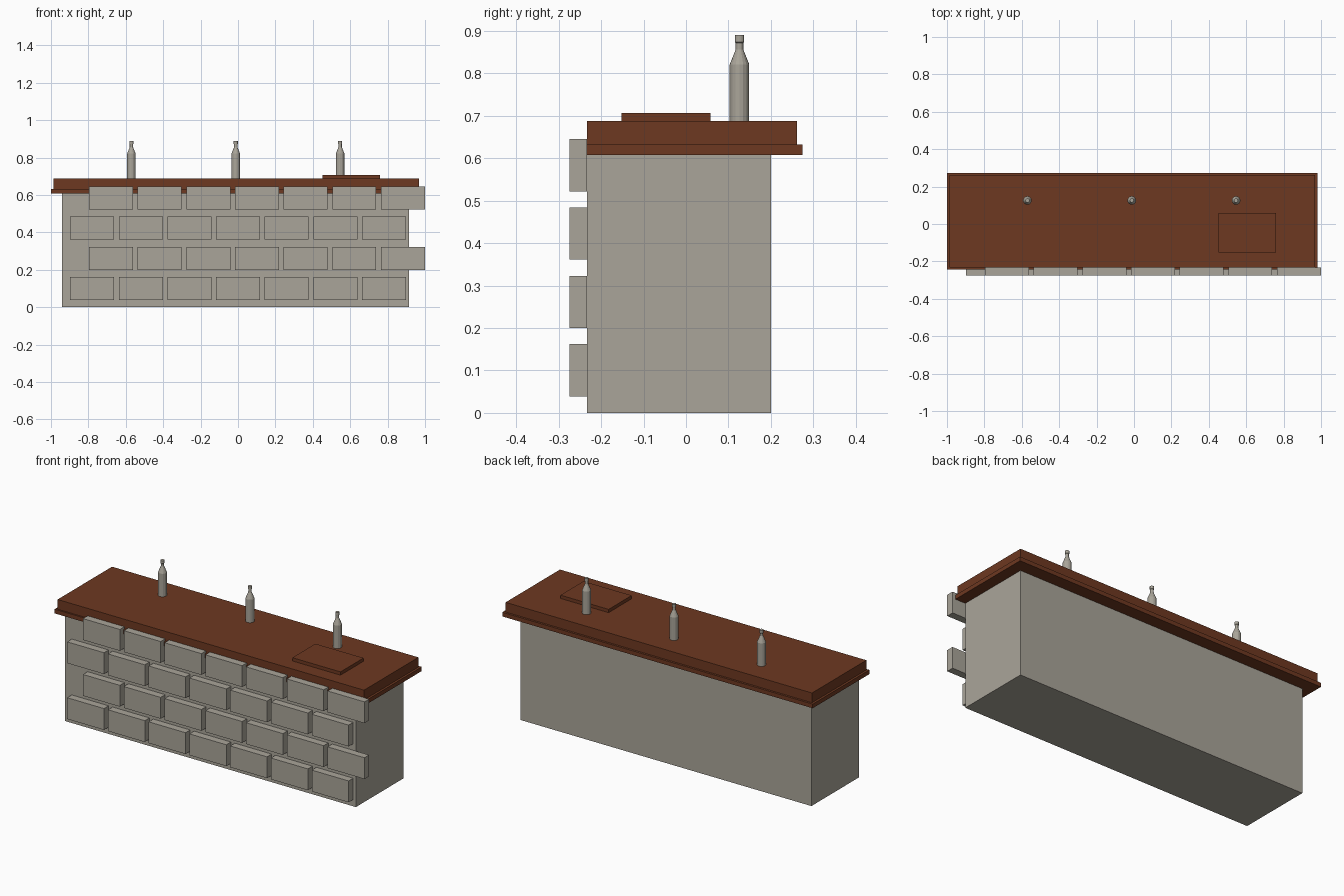
import bpy
import bmesh
import math

cube = bpy.data.objects.get("Cube")
if cube:
    bpy.data.objects.remove(cube, do_unlink=True)


def material(name, color):
    mat = bpy.data.materials.new(name)
    mat.use_nodes = True
    mat.diffuse_color = color
    mat.node_tree.nodes["Principled BSDF"].inputs["Base Color"].default_value = color
    return mat


stone = material("warm_grey_stone", (0.40, 0.375, 0.32, 1))
wood = material("brown_wood", (0.155, 0.04, 0.015, 1))


def finish(name, bm, mat):
    mesh = bpy.data.meshes.new(name)
    bm.to_mesh(mesh)
    bm.free()
    mesh.materials.append(mat)
    obj = bpy.data.objects.new(name, mesh)
    bpy.context.collection.objects.link(obj)
    return obj


def box(name, xs, ys, zs, mat):
    bm = bmesh.new()
    bmesh.ops.create_cube(bm, size=1)
    for v in bm.verts:
        v.co = [(a + b) / 2 + c * (b - a) for c, (a, b) in zip(v.co, (xs, ys, zs))]
    return finish(name, bm, mat)


def bottle(name, x, y, z):
    # Lathe a bottle outline around its vertical axis
    outline = [(0, 0), (0.023, 0), (0.023, 0.133), (0.009, 0.168),
               (0.009, 0.184), (0.011, 0.186), (0.011, 0.202), (0, 0.202)]
    bm = bmesh.new()
    verts = [bm.verts.new((r, 0, h)) for r, h in outline]
    edges = [bm.edges.new(pair) for pair in zip(verts, verts[1:])]
    bmesh.ops.spin(bm, geom=verts + edges, axis=(0, 0, 1), cent=(0, 0, 0),
                   angle=math.tau, steps=16)
    bmesh.ops.remove_doubles(bm, verts=bm.verts, dist=0.0001)
    bmesh.ops.recalc_face_normals(bm, faces=bm.faces)
    obj = finish(name, bm, stone)
    obj.location = (x, y, z)


# Counter body and stepped wooden top
box("counter_body", (-0.94, 0.915), (-0.233, 0.2), (0, 0.608), stone)
box("counter_top_trim", (-1, 0.98), (-0.242, 0.274), (0.608, 0.632), wood)
box("counter_top", (-0.987, 0.967), (-0.233, 0.262), (0.632, 0.688), wood)
box("serving_board", (0.453, 0.76), (-0.152, 0.058), (0.688, 0.707), wood)

# Staggered rows of raised bricks on the front
for row in range(4):
    z = 0.039 + row * 0.161
    start = -0.796 if row % 2 else -0.897
    for col in range(7):
        x = start + col * 0.26
        box(f"brick_{row + 1}_{col + 1}", (x, x + 0.235), (-0.275, -0.233),
            (z, z + 0.123), stone)

# Bottles along the back of the top
for i, x in enumerate((-0.57, -0.012, 0.546)):
    bottle(f"bottle_{i + 1}", x, 0.126, 0.688)
